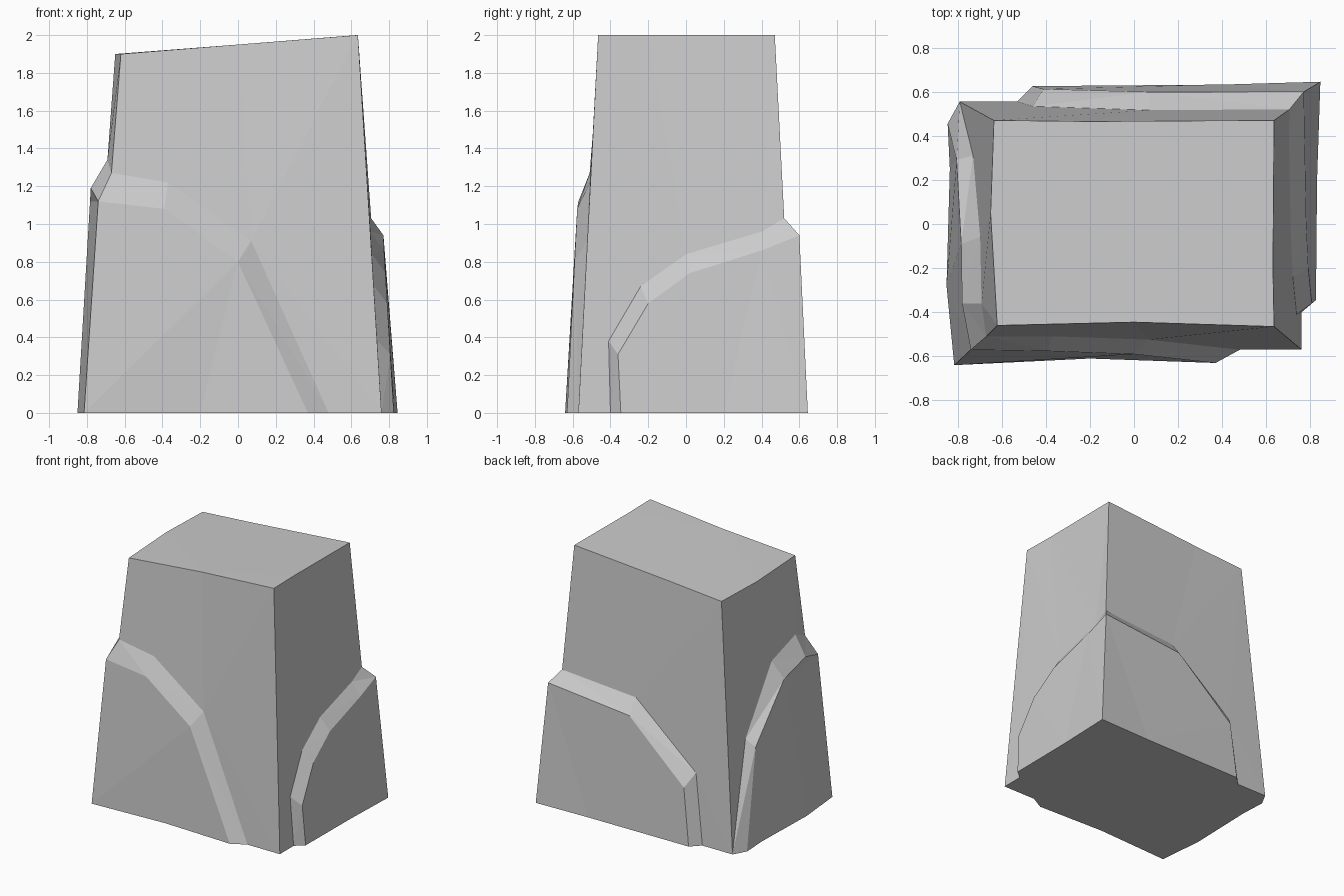
import bpy
import bmesh

if "Cube" in bpy.data.objects:
    bpy.data.objects.remove(bpy.data.objects["Cube"])

bm = bmesh.new()


def face(points):
    return bm.faces.new([bm.verts.new(p) for p in points])


# Plain corners (bottom, top) where the inner block is exposed
FR_BOT, FR_TOP = (0.76, -0.57, 0), (0.635, -0.465, 2.0)
BL_BOT, BL_TOP = (-0.79, 0.555, 0), (-0.635, 0.47, 1.9)

# Layered corners: outer foot, outer ledge, inner ledge, block top
FL = [(-0.815, -0.64, 0), (-0.74, -0.57, 1.12), (-0.67, -0.51, 1.27), (-0.62, -0.46, 1.9)]
BR = [(0.845, 0.645, 0), (0.77, 0.60, 0.94), (0.705, 0.52, 1.03), (0.635, 0.47, 2.0)]


def side(corner, far_bot, far_top, place, core, shell, inner, outer, foot, top_mid):
    """One side: exposed block face, sloped ledge and raised outer layer.
    core and shell give (distance at ground, inward lean per unit height)."""
    foot_out, ledge_out, ledge_in, top = corner
    ins = [ledge_in] + [place(u, core[0] - core[1] * z, z) for u, z in inner]
    outs = [ledge_out] + [place(u, shell[0] - shell[1] * z, z) for u, z in outer]
    if (inner[-1][0], 0) == (far_bot[1], 0):
        ins[-1] = far_bot
        exposed = ins
    else:
        exposed = ins + [far_bot]
    face(exposed + [far_top, top_mid, top])
    for k in range(len(ins) - 1):
        face([ins[k], ins[k + 1], outs[k + 1], outs[k]])
    face(outs + foot[::-1] + [foot_out])
    # Ground outline of this side, from layered corner to plain corner
    return [foot_out] + foot + [outs[-1], ins[-1]]


FRONT_TOP, LEFT_TOP = (0, -0.445, 1.95), (-0.65, 0.05, 1.9)
RIGHT_TOP, BACK_TOP = (0.63, -0.2, 2.0), (-0.2, 0.465, 1.934)

front = side(FL, FR_BOT, FR_TOP, lambda u, d, z: (u, -d, z),
             (0.57, 0.05), (0.63, 0.05),
             [(-0.37, 1.22), (0.07, 0.91), (0.48, 0)],
             [(-0.39, 1.08), (0.0, 0.80), (0.37, 0)],
             [(-0.2, -0.61, 0)], FRONT_TOP)
left = side(FL, BL_BOT, BL_TOP, lambda u, d, z: (-d, u, z),
            (0.785, 0.07), (0.845, 0.055),
            [(-0.36, 1.34), (-0.06, 1.25), (0.31, 0.79), (0.555, 0)],
            [(-0.36, 1.19), (-0.09, 1.12), (0.29, 0.74), (0.455, 0)],
            [(-0.85, -0.28, 0), (-0.835, 0.25, 0)], LEFT_TOP)
right = side(BR, FR_BOT, FR_TOP, lambda u, d, z: (d, u, z),
             (0.76, 0.06), (0.825, 0.06),
             [(0.40, 0.96), (0.0, 0.84), (-0.24, 0.67), (-0.41, 0.38), (-0.40, 0)],
             [(0.40, 0.86), (0.02, 0.74), (-0.20, 0.58), (-0.36, 0.31), (-0.345, 0)],
             [(0.83, 0.2, 0)], RIGHT_TOP)
back = side(BR, BL_BOT, BL_TOP, lambda u, d, z: (u, d, z),
            (0.555, 0.04), (0.625, 0.03),
            [(0.07, 0.98), (-0.46, 0.54), (-0.53, 0)],
            [(0.07, 0.87), (-0.41, 0.44), (-0.46, 0)],
            [(0.4, 0.632, 0)], BACK_TOP)

# Sloping top and flat underside
face([FL[3], FRONT_TOP, FR_TOP, RIGHT_TOP, BR[3], BACK_TOP, BL_TOP, LEFT_TOP])
face(front + [FR_BOT] + right[::-1] + back[1:] + left[::-1][:-1])

# Weld the sides into one closed rock
bmesh.ops.remove_doubles(bm, verts=bm.verts[:], dist=0.0005)
bmesh.ops.triangulate(bm, faces=bm.faces[:])
bmesh.ops.recalc_face_normals(bm, faces=bm.faces[:])

mesh = bpy.data.meshes.new("rock_block")
bm.to_mesh(mesh)
bm.free()
rock = bpy.data.objects.new("rock_block", mesh)
bpy.context.collection.objects.link(rock)
